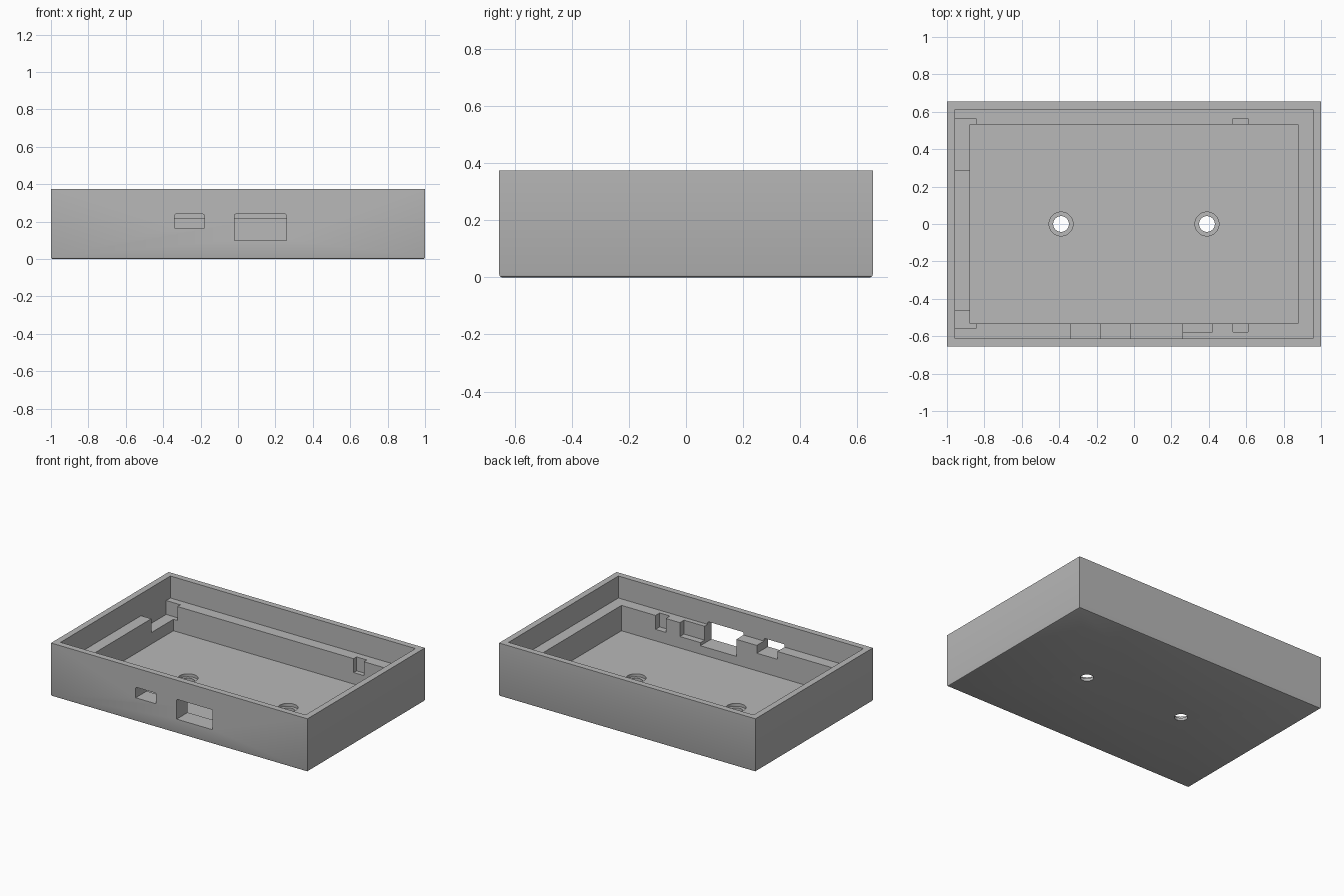
import bpy
import bmesh
from mathutils import Matrix, Vector

if "Cube" in bpy.data.objects:
    bpy.data.objects.remove(bpy.data.objects["Cube"], do_unlink=True)

# Main levels and half sizes
HEIGHT, LEDGE, POCKET, FLOOR = 0.375, 0.22, 0.122, 0.041
OUTER = (1.0, 0.655)
RECESS = (0.956, 0.612)
CAVITY = (0.876, 0.532)
ABOVE = 0.3   # top of pocket cutters, clear of the ledge

grey = bpy.data.materials.new("plain grey")
grey.use_nodes = True
colour = (0.48, 0.48, 0.48, 1)
grey.diffuse_color = colour
grey.node_tree.nodes["Principled BSDF"].inputs["Base Color"].default_value = colour


def make_object(name, bm):
    bmesh.ops.recalc_face_normals(bm, faces=bm.faces)
    mesh = bpy.data.meshes.new(name)
    bm.to_mesh(mesh)
    bm.free()
    mesh.materials.append(grey)
    obj = bpy.data.objects.new(name, mesh)
    bpy.context.collection.objects.link(obj)
    return obj


def box(name, x, y, z, bevel=0, choose=None):
    """Box spanning three ranges, with optional bevel on chosen edges."""
    bm = bmesh.new()
    bmesh.ops.create_cube(bm, size=1)
    for v in bm.verts:
        v.co = Vector([(lo + hi) / 2 + c * (hi - lo)
                       for c, (lo, hi) in zip(v.co, (x, y, z))])
    if bevel:
        edges = [e for e in bm.edges if choose(*[v.co for v in e.verts])]
        bmesh.ops.bevel(bm, geom=edges, offset=bevel, segments=2,
                        profile=0.5, affect='EDGES')
    return make_object(name, bm)


def cylinder(name, x, radius, bottom, top):
    bm = bmesh.new()
    bmesh.ops.create_cone(bm, cap_ends=True, segments=48, radius1=radius,
                          radius2=radius, depth=top - bottom,
                          matrix=Matrix.Translation((x, 0, (top + bottom) / 2)))
    return make_object(name, bm)


def centred(half):
    return [(-h, h) for h in half]


# Outer shell, softened around the underside
tray = box("enclosure_base", *centred(OUTER), (0, HEIGHT), 0.01,
           lambda a, b: a.z < 0.001 and b.z < 0.001)

# Wide upper recess, then the deeper cavity that leaves a ledge
cutters = [
    box("recess_cutter", *centred(RECESS), (LEDGE, 0.6)),
    box("cavity_cutter", *centred(CAVITY), (FLOOR, 0.5)),
]

# Connector openings through the front wall, with softened top corners
for x, z in (((-0.34, -0.18), (0.165, 0.24)), ((-0.02, 0.26), (0.10, 0.24))):
    cutters.append(box("opening_cutter", x, (-0.8, -0.5), z, 0.008,
                       lambda a, b: min(a.z, b.z) > 0.23 and abs(a.x - b.x) < 0.001))

# Pockets sunk into the ledge: left corners, clip notches, connector side
for x, y in (((-RECESS[0], -0.845), (0.285, 0.565)),
             ((-RECESS[0], -0.845), (-0.56, -0.465)),
             ((0.53, 0.61), (0.5, 0.565)),
             ((0.53, 0.61), (-0.578, -0.5)),
             ((0.2, 0.42), (-0.578, -0.5))):
    cutters.append(box("pocket_cutter", x, y, (POCKET, ABOVE)))

# Counterbored screw holes in the floor
for x in (-0.39, 0.39):
    cutters.append(cylinder("counterbore_cutter", x, 0.064, 0.02, 0.1))
    cutters.append(cylinder("screw_hole_cutter", x, 0.042, -0.1, 0.1))

bpy.context.view_layer.objects.active = tray
for cutter in cutters:
    mod = tray.modifiers.new("cut", 'BOOLEAN')
    mod.operation = 'DIFFERENCE'
    mod.solver = 'EXACT'
    mod.object = cutter
    bpy.ops.object.modifier_apply(modifier=mod.name)
    bpy.data.objects.remove(cutter, do_unlink=True)

# Smooth the hole walls and keep the box edges crisp
bpy.ops.object.select_all(action='DESELECT')
tray.select_set(True)
bpy.ops.object.shade_smooth_by_angle(angle=0.4)
